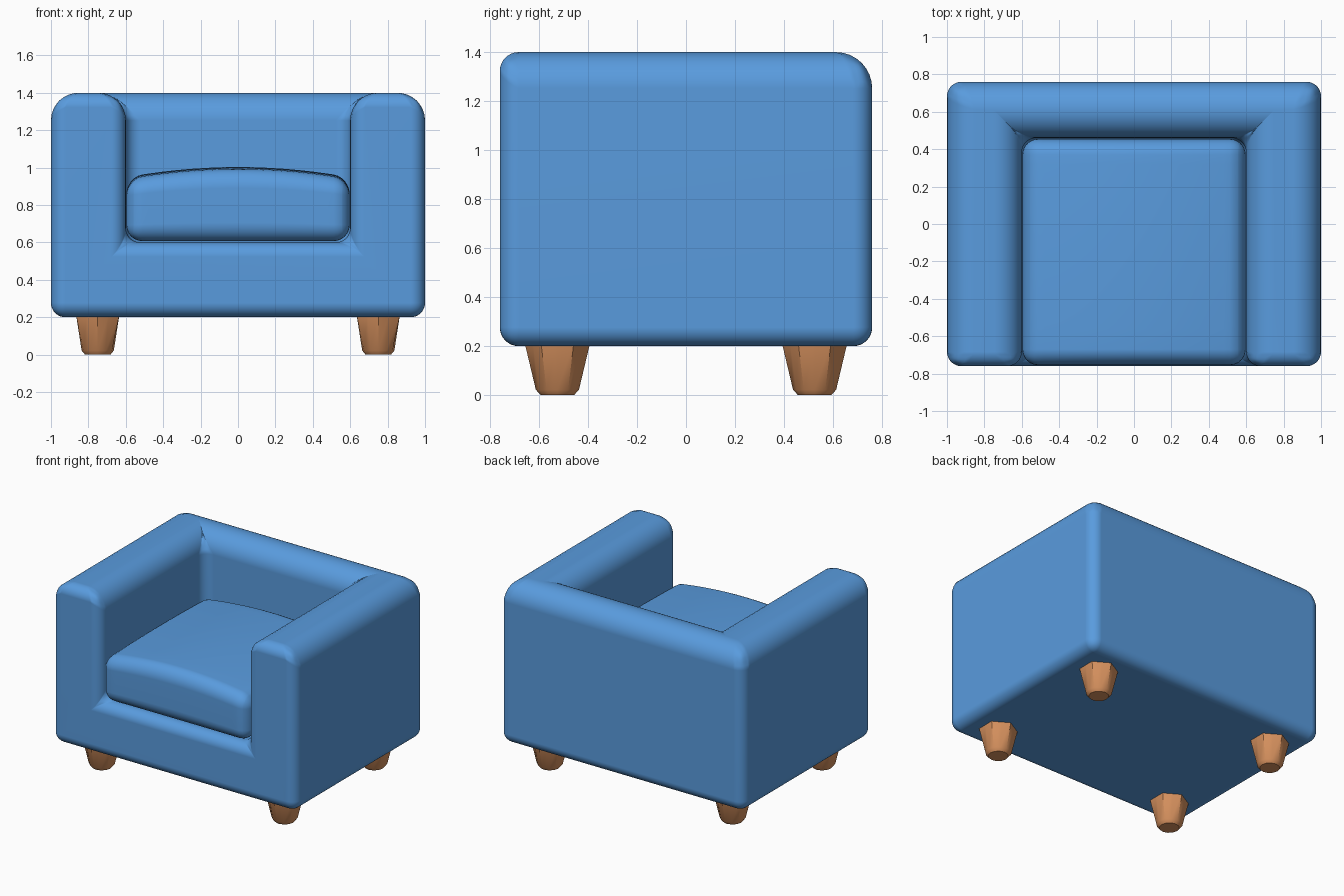
import bpy, bmesh, math
from itertools import product
from mathutils import Vector

if "Cube" in bpy.data.objects:
    bpy.data.objects.remove(bpy.data.objects["Cube"], do_unlink=True)


def material(name, rgb):
    m = bpy.data.materials.new(name)
    m.use_nodes = True
    m.diffuse_color = (*rgb, 1)
    m.node_tree.nodes["Principled BSDF"].inputs["Base Color"].default_value = (*rgb, 1)
    return m


blue = material("blue fabric", (0.10, 0.33, 0.73))
wood = material("warm wood", (0.69, 0.29, 0.115))


def finish(bm, name, mat, angle=50):
    bmesh.ops.recalc_face_normals(bm, faces=bm.faces)
    mesh = bpy.data.meshes.new(name)
    bm.to_mesh(mesh)
    bm.free()
    mesh.materials.append(mat)
    ob = bpy.data.objects.new(name, mesh)
    bpy.context.collection.objects.link(ob)
    bpy.ops.object.select_all(action='DESELECT')
    ob.select_set(True)
    bpy.context.view_layer.objects.active = ob
    bpy.ops.object.shade_smooth_by_angle(angle=math.radians(angle))
    return ob


# Upholstered body: one solid of base, arms and back, built from blocks
cuts = [(-1, -0.6, 0.6, 1), (-0.76, 0.46, 0.76), (0.2, 0.6, 1.4)]
cells = set(product(range(3), range(2), range(2))) - {(1, 0, 1)}
bm = bmesh.new()
for cell in cells:
    for axis, side in product(range(3), (0, 1)):
        near = list(cell)
        near[axis] += 2 * side - 1
        if tuple(near) in cells:
            continue
        corners = []
        for a, b in ((0, 0), (1, 0), (1, 1), (0, 1)):
            step = [0, 0, 0]
            step[axis], step[(axis + 1) % 3], step[(axis + 2) % 3] = side, a, b
            corners.append(bm.verts.new([cuts[i][cell[i] + step[i]] for i in range(3)]))
        bm.faces.new(corners if side else corners[::-1])
bmesh.ops.remove_doubles(bm, verts=bm.verts, dist=0.001)
bmesh.ops.dissolve_limit(bm, angle_limit=0.02, verts=bm.verts, edges=bm.edges)

# Wide rounding along the tops, half as much on all other edges
weight = bm.edges.layers.float.new("bevel_weight_edge")
for e in bm.edges:
    top = all(v.co.z > 1.39 for v in e.verts)
    front = all(v.co.y < -0.75 for v in e.verts)
    e[weight] = 1.0 if top and not front else 0.52
body = finish(bm, "armchair_body", blue, 180)
bev = body.modifiers.new("rounding", 'BEVEL')
bev.limit_method = 'WEIGHT'
bev.width = 0.148
bev.segments = 8
bev.use_clamp_overlap = False
body.modifiers.new("normals", 'WEIGHTED_NORMAL')

# Seat cushion: rounded block with a crowned top
lo, hi = Vector((-0.597, -0.755, 0.607)), Vector((0.597, 0.455, 0.935))
bm = bmesh.new()
bmesh.ops.create_cube(bm, size=1)
for v in bm.verts:
    v.co = [(lo[i] + hi[i]) / 2 + v.co[i] * (hi[i] - lo[i]) for i in range(3)]
bmesh.ops.bevel(bm, geom=list(bm.edges), offset=0.085, segments=6,
                profile=0.5, affect='EDGES')
for axis, k in product((0, 1), range(-7, 8)):
    normal = Vector((axis == 0, axis == 1, 0))
    bmesh.ops.bisect_plane(bm, geom=bm.verts[:] + bm.edges[:] + bm.faces[:],
                           plane_co=normal * k * 0.08, plane_no=normal)
for v in bm.verts:
    height = (v.co.z - lo.z) / (hi.z - lo.z)
    across = max(0, 1 - (v.co.x / 0.6) ** 2)
    along = max(0, 1 - ((v.co.y + 0.15) / 0.6) ** 2)
    v.co.z += height * (0.055 * across + 0.013 * along)
cushion = finish(bm, "seat_cushion", blue, 180)
cushion.modifiers.new("normals", 'WEIGHTED_NORMAL')


# Tapered legs: six-sided at the top, round at the foot
def leg(name, x, y):
    bm = bmesh.new()
    rings = []
    for z, corner, flat in ((0, 0.068, 0.068), (0.022, 0.088, 0.086), (0.215, 0.134, 0.116)):
        ring = []
        for i in range(12):
            a = math.pi / 2 + i * math.pi / 6
            r = flat if i % 2 else corner
            ring.append(bm.verts.new((x + r * math.cos(a), y + r * math.sin(a), z)))
        rings.append(ring)
    for low, high in zip(rings, rings[1:]):
        for i in range(12):
            j = (i + 1) % 12
            bm.faces.new((low[i], low[j], high[j], high[i]))
    bm.faces.new(rings[0])
    bm.faces.new(rings[-1])
    finish(bm, name, wood, 40)


for (side, x), (end, y) in product((("left", 0.75), ("right", -0.75)),
                                   (("front", -0.525), ("back", 0.525))):
    leg(f"{end}_{side}_leg", x, y)
